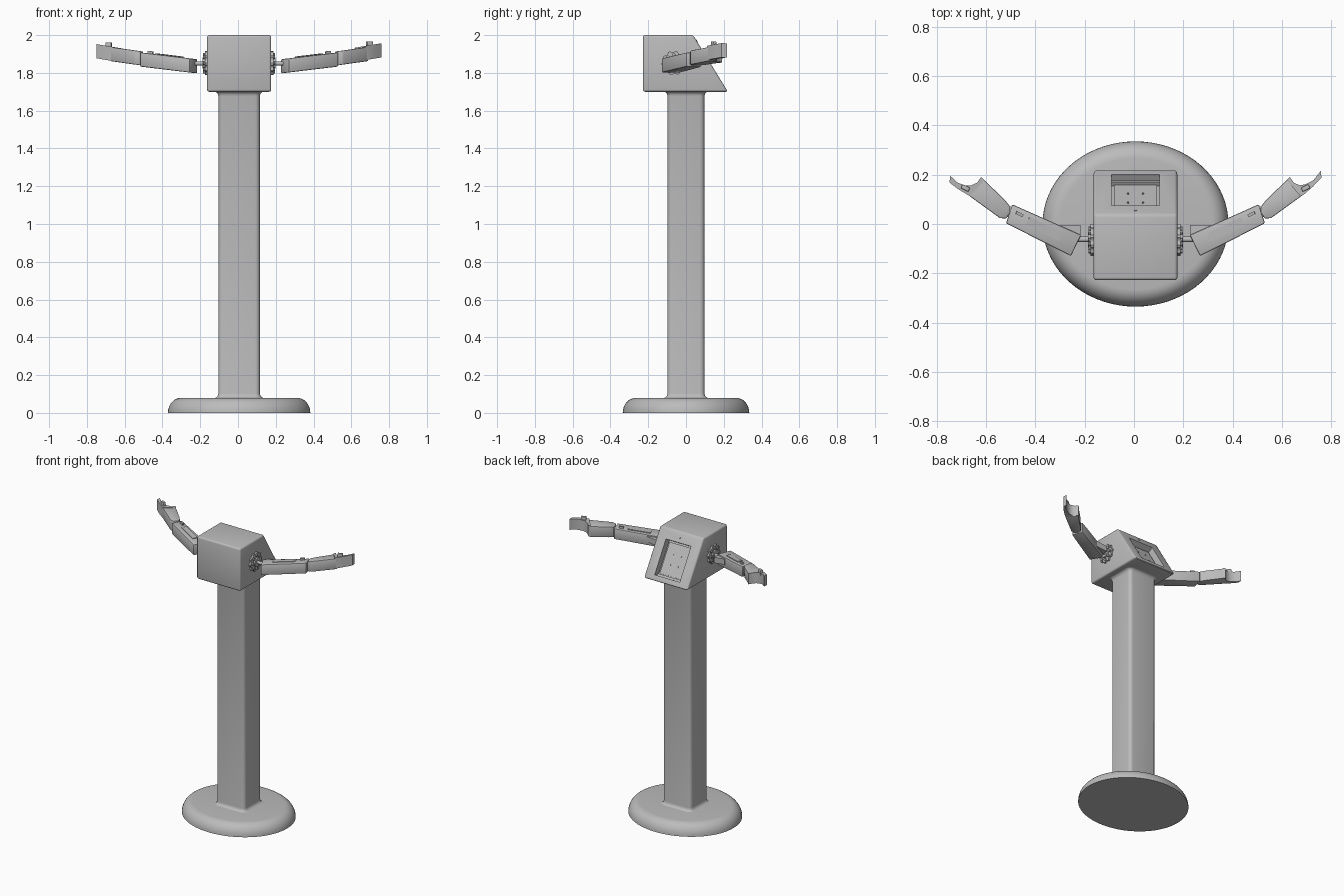
import bpy, bmesh, math
from mathutils import Matrix, Vector

if "Cube" in bpy.data.objects:
    bpy.data.objects.remove(bpy.data.objects["Cube"], do_unlink=True)

grey = bpy.data.materials.new("plain grey")
grey.use_nodes = True
colour = (0.5, 0.5, 0.5, 1)
grey.diffuse_color = colour
grey.node_tree.nodes["Principled BSDF"].inputs["Base Color"].default_value = colour

CX = 0.006  # centre line of head, column and base


def finish(bm, name, bevel=0, segments=2, smooth=True):
    bmesh.ops.recalc_face_normals(bm, faces=bm.faces)
    if bevel:
        sharp = [e for e in bm.edges if e.calc_face_angle(0) > 0.35]
        bmesh.ops.bevel(bm, geom=sharp, offset=bevel, segments=segments,
                        profile=0.5, affect='EDGES', clamp_overlap=True)
    mesh = bpy.data.meshes.new(name)
    bm.to_mesh(mesh)
    bm.free()
    mesh.materials.append(grey)
    obj = bpy.data.objects.new(name, mesh)
    bpy.context.collection.objects.link(obj)
    if smooth:
        bpy.ops.object.select_all(action='DESELECT')
        obj.select_set(True)
        bpy.context.view_layer.objects.active = obj
        bpy.ops.object.shade_smooth_by_angle(angle=math.radians(35))
    return obj


def loft(name, rings, **kw):
    """Skin a list of equal-length closed rings and cap both ends."""
    bm = bmesh.new()
    loops = [[bm.verts.new(p) for p in ring] for ring in rings]
    n = len(rings[0])
    for a, b in zip(loops, loops[1:]):
        for i in range(n):
            j = (i + 1) % n
            bm.faces.new((a[i], a[j], b[j], b[i]))
    bm.faces.new(loops[0])
    bm.faces.new(loops[-1])
    return finish(bm, name, **kw)


def box(name, matrix, size, **kw):
    bm = bmesh.new()
    bmesh.ops.create_cube(bm, size=1, matrix=matrix @ Matrix.Diagonal((*size, 1)))
    return finish(bm, name, **kw)


def rod(name, matrix, radius, depth, sides=16):
    bm = bmesh.new()
    bmesh.ops.create_cone(bm, cap_ends=True, segments=sides, radius1=radius,
                          radius2=radius, depth=depth, matrix=matrix)
    return finish(bm, name)


# Oval base with a rounded rim
def oval(inset, z, n=72):
    return [(CX + (0.377 - inset) * math.cos(2 * math.pi * i / n),
             (0.335 - inset) * math.sin(2 * math.pi * i / n), z) for i in range(n)]


rim = [oval(0.07 * (1 - math.cos(t * math.pi / 16)), 0.08 * math.sin(t * math.pi / 16))
       for t in range(9)]
loft("base", rim)


# Column with rounded corners, flaring at both ends
def rounded_rect(grow, z, hx=0.11, hy=0.098, r=0.025, steps=5):
    ring = []
    for q in range(4):
        sx, sy = ((1, 1), (-1, 1), (-1, -1), (1, -1))[q]
        for s in range(steps + 1):
            a = (q + s / steps) * math.pi / 2
            ring.append((CX + sx * (hx - r) + (r + grow) * math.cos(a),
                         sy * (hy - r) + (r + grow) * math.sin(a), z))
    return ring


flare = [(0.025 * (1 - math.sin(t * math.pi / 8)), 0.025 * (1 - math.cos(t * math.pi / 8)))
         for t in range(5)]
rings = [rounded_rect(g, 0.078 + h) for g, h in flare]
rings += [rounded_rect(g, 1.702 - h) for g, h in reversed(flare)]
loft("column", rings)

# Head: wedge profile extruded sideways
wedge = [(-0.228, 1.7), (0.222, 1.7), (0.038, 2.0), (-0.228, 2.0)]
head = loft("head", [[(CX + s * 0.17, y, z) for y, z in wedge] for s in (-1, 1)],
            bevel=0.012, segments=3)

# Recessed screen bay in the sloping face
tilt = math.atan2(0.3, 0.184)
slope = Matrix.Translation((CX, 0.1375, 1.836)) @ Matrix.Rotation(-tilt, 4, 'X')


def on_slope(x, y, z):
    return slope @ Matrix.Translation((x, y, z))


cutter = box("bay_cutter", slope, (0.195, 0.24, 0.09), smooth=False)
cutter.hide_render = True
cut = head.modifiers.new("bay", 'BOOLEAN')
cut.operation = 'DIFFERENCE'
cut.solver = 'EXACT'
cut.object = cutter
bpy.context.view_layer.objects.active = head
bpy.ops.object.modifier_apply(modifier=cut.name)
bpy.data.objects.remove(cutter, do_unlink=True)

box("screen_panel", on_slope(0, -0.005, -0.041), (0.175, 0.21, 0.009))
box("screen_ledge", on_slope(0, 0.112, -0.036), (0.193, 0.014, 0.018))
rod("camera_dot", on_slope(0, -0.156, 0), 0.007, 0.006)
for i, (x, y) in enumerate([(-0.03, -0.04), (0.03, -0.04), (-0.03, 0.03), (0.03, 0.03)]):
    rod("panel_stud_%d" % i, on_slope(x, y, -0.035), 0.004, 0.006, 8)


# Arms, built for either side from plan outlines that climb outwards
def slab(name, s, plan, z, climb, height, **kw):
    x0 = min(p[0] for p in plan)
    return loft(name, [[(CX + s * x, y, z + climb * (x - x0) + h) for x, y in plan]
                       for h in (0, height)], **kw)


for side, s, lift in (("left", 1, 0.02), ("right", -1, 0.0)):
    sideways = Matrix.Rotation(math.pi / 2, 4, 'Y')

    def at(x, y, z):
        return Matrix.Translation((CX + s * x, y, z))

    # Toothed shoulder wheel with its hub, bolts and axle
    teeth = 20
    gear = [(0.065 if i % 4 < 2 else 0.056, i * math.pi / teeth) for i in range(2 * teeth)]
    loft(side + "_shoulder_wheel",
         [[(CX + s * x, -0.065 + r * math.cos(a), 1.852 + r * math.sin(a)) for r, a in gear]
          for x in (0.165, 0.182)])
    rod(side + "_shoulder_hub", at(0.185, -0.065, 1.852) @ sideways, 0.03, 0.016, 20)
    for i in range(8):
        a = i * math.pi / 4
        rod("%s_wheel_bolt_%d" % (side, i),
            at(0.184, -0.065 + 0.045 * math.cos(a), 1.852 + 0.045 * math.sin(a)) @ sideways,
            0.009, 0.014, 8)
    rod(side + "_shoulder_axle", at(0.21, -0.062, 1.85) @ sideways, 0.011, 0.06)

    # Upper arm with its bracket and top fittings
    slab(side + "_upper_arm", s,
         [(0.22, -0.045), (0.262, -0.13), (0.525, 0.003), (0.5, 0.08)],
         1.797, 0.12, 0.075, bevel=0.006)
    slab(side + "_shoulder_bracket", s,
         [(0.222, -0.048), (0.222, -0.004), (0.305, -0.004), (0.3, -0.02)],
         1.825, 0.1, 0.04)
    turn = Matrix.Rotation(s * math.radians(26), 4, 'Z')
    climb = Matrix.Rotation(-s * 0.11, 4, 'Y')
    box(side + "_arm_plate", at(0.37, -0.02, 1.89) @ turn @ climb, (0.15, 0.035, 0.009))
    box(side + "_arm_clip", at(0.47, 0.04, 1.907) @ turn @ climb, (0.03, 0.012, 0.016))

    # Elbow and forearm
    rod(side + "_elbow", at(0.516, 0.05, 1.873), 0.023, 0.06)
    slab(side + "_forearm", s,
         [(0.508, 0.045), (0.508, 0.07), (0.53, 0.098), (0.624, 0.188),
          (0.685, 0.122), (0.55, 0.024), (0.525, 0.022)],
         1.838, 0.14, 0.075, bevel=0.005)

    # Scooped hand and thumb
    slab(side + "_hand", s,
         [(0.612, 0.178), (0.626, 0.19), (0.642, 0.168), (0.665, 0.157),
          (0.69, 0.156 + lift / 4), (0.722, 0.168 + lift / 2), (0.752, 0.196 + lift),
          (0.754, 0.168 + lift), (0.72, 0.142 + lift / 2), (0.685, 0.121), (0.67, 0.112)],
         1.853 + lift / 4, 0.17, 0.075)
    box(side + "_thumb", at(0.69, 0.146, 1.944 + lift / 4) @ turn, (0.034, 0.018, 0.036),
        bevel=0.003)
